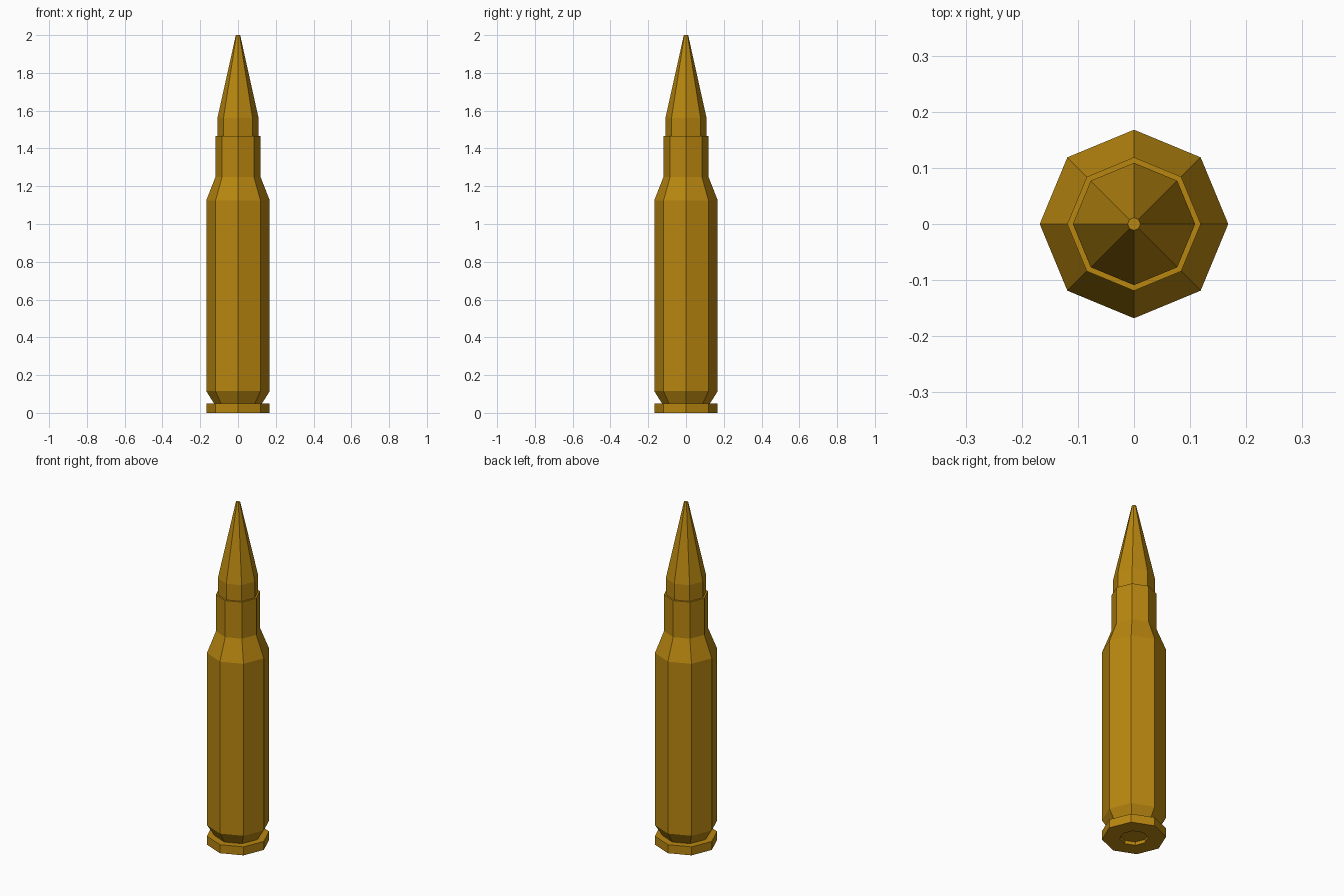
import bpy, bmesh, math

if "Cube" in bpy.data.objects:
    bpy.data.objects.remove(bpy.data.objects["Cube"])

SIDES = 8
brass = bpy.data.materials.new("brass")
brass.diffuse_color = (0.48, 0.24, 0.005, 1)
brass.use_nodes = True
brass.node_tree.nodes["Principled BSDF"].inputs["Base Color"].default_value = brass.diffuse_color


def lathe(name, profile, cap_start=False, cap_end=False):
    """Revolve (radius, z) points into a faceted eight-sided shell."""
    bm = bmesh.new()
    rings = []
    for r, z in profile:
        rings.append([bm.verts.new((r * math.cos(math.tau * i / SIDES),
                                    r * math.sin(math.tau * i / SIDES), z))
                      for i in range(SIDES)])
    for a, b in zip(rings, rings[1:]):
        for i in range(SIDES):
            j = (i + 1) % SIDES
            bm.faces.new((a[i], a[j], b[j], b[i]))
    if cap_start:
        bm.faces.new(rings[0][::-1])
    if cap_end:
        bm.faces.new(rings[-1])
    mesh = bpy.data.meshes.new(name)
    bm.to_mesh(mesh)
    bm.free()
    mesh.materials.append(brass)
    obj = bpy.data.objects.new(name, mesh)
    bpy.context.collection.objects.link(obj)
    return obj


# Case: recessed primer pocket, rim, extractor groove, body, shoulder, neck
lathe("case", [
    (0.075, 0.02), (0.075, 0.0),
    (0.168, 0.0), (0.168, 0.05),
    (0.127, 0.05), (0.168, 0.115),
    (0.168, 1.125), (0.119, 1.25),
    (0.119, 1.465), (0.109, 1.465),
], cap_start=True)

# Bullet: short straight shank and long taper to a blunt tip
lathe("bullet", [(0.109, 1.465), (0.109, 1.56), (0.0115, 2.0)], cap_end=True)
